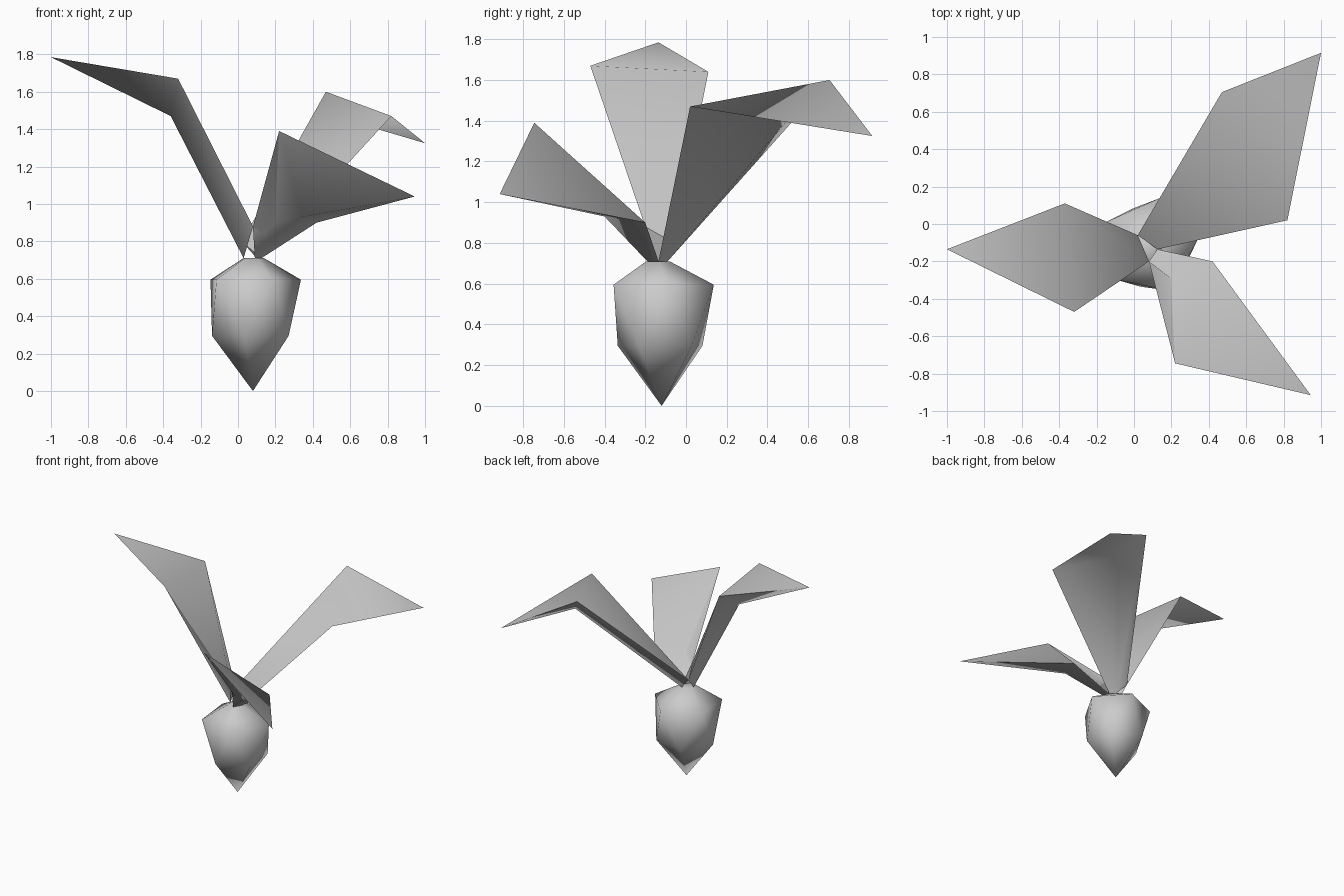
import bpy
import bmesh
from math import cos, sin, radians
from mathutils import Vector

cube = bpy.data.objects.get("Cube")
if cube:
    bpy.data.objects.remove(cube, do_unlink=True)

# Single flat colour
grey = bpy.data.materials.new("light_grey")
grey.use_nodes = True
colour = (0.6, 0.6, 0.6, 1)
grey.diffuse_color = colour
grey.node_tree.nodes["Principled BSDF"].inputs["Base Color"].default_value = colour


def finish(name, bm):
    bmesh.ops.recalc_face_normals(bm, faces=bm.faces)
    for face in bm.faces:
        face.smooth = True
    mesh = bpy.data.meshes.new(name)
    bm.to_mesh(mesh)
    bm.free()
    mesh.materials.append(grey)
    bpy.context.collection.objects.link(bpy.data.objects.new(name, mesh))


def ring(centre, radius, start):
    return [Vector(centre) + radius * Vector((cos(a), sin(a), 0))
            for a in (radians(start + 72 * i) for i in range(5))]


# Root bulb: two staggered five-sided rings, pointed below, small flat cap
points = [Vector((0.08, -0.12, 0))]
points += ring((0.08, -0.12, 0.295), 0.22, 42)
points += ring((0.078, -0.118, 0.595), 0.26, 6)
points += ring((0.08, -0.14, 0.71), 0.06, 6)
bm = bmesh.new()
for p in points:
    bm.verts.new(p)
bmesh.ops.convex_hull(bm, input=bm.verts)
finish("root_bulb", bm)

# Corners of the crown where neighbouring leaf rims meet
front_corner = (0.08, -0.2, 0.88)
back_corner = (0.02, -0.06, 0.8)
low_corner = (0.125, -0.135, 0.71)


def leaf(name, base_points, mid_points, tip):
    """Blade with crisp rims, a soft keel underneath and a soft bend.
    Points run: first rim, second rim, keel."""
    bm = bmesh.new()
    base = [bm.verts.new(p) for p in base_points]
    mid = [bm.verts.new(p) for p in mid_points]
    end = bm.verts.new(tip)
    bm.faces.new(base)
    for i in range(3):
        j = (i + 1) % 3
        bm.faces.new((base[i], base[j], mid[j], mid[i]))
        bm.faces.new((mid[i], mid[j], end))
        bm.edges.get((base[i], base[j])).smooth = False
    for i in range(2):
        bm.edges.get((base[i], mid[i])).smooth = False
        bm.edges.get((mid[i], end)).smooth = False
    finish(name, bm)


leaf("right_leaf",
     (front_corner, back_corner, (0.03, -0.14, 0.71)),
     ((-0.32, -0.47, 1.67), (-0.37, 0.11, 1.64), (-0.36, -0.16, 1.47)),
     (-1.0, -0.135, 1.785))
leaf("back_leaf",
     (back_corner, low_corner, (0.1, -0.09, 0.71)),
     ((0.47, 0.705, 1.6), (0.82, 0.02, 1.47), (0.61, 0.53, 1.44)),
     (1.0, 0.915, 1.325))
leaf("front_leaf",
     (low_corner, front_corner, (0.09, -0.19, 0.71)),
     ((0.42, -0.2, 0.9), (0.22, -0.745, 1.39), (0.34, -0.4, 0.93)),
     (0.945, -0.915, 1.04))
